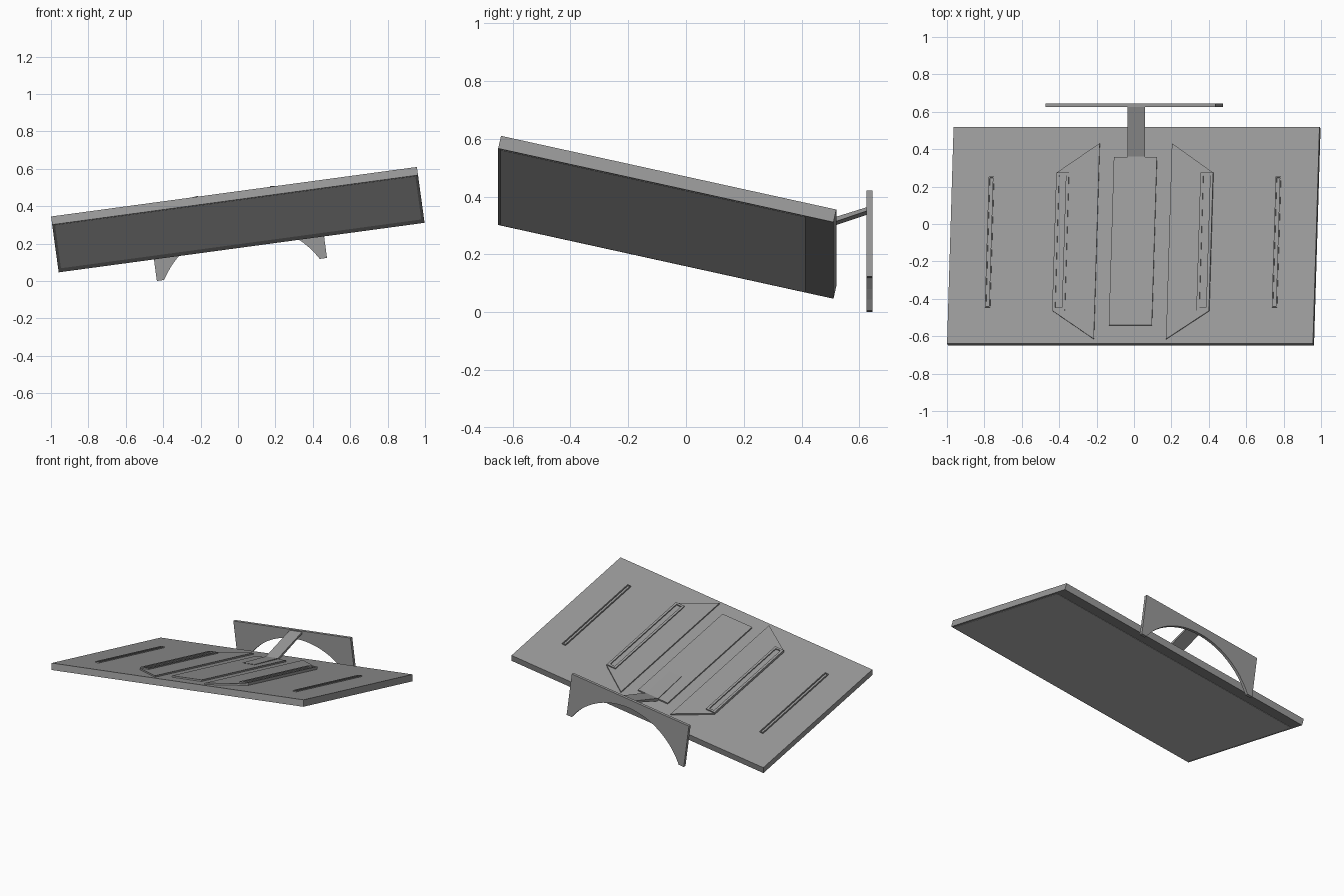
import bpy, bmesh, math
from mathutils import Matrix, Vector

if "Cube" in bpy.data.objects:
    bpy.data.objects.remove(bpy.data.objects["Cube"])

# Dark grey for everything except the lighter underside panel
dark = bpy.data.materials.new("dark_grey")
dark.diffuse_color = (0.32, 0.32, 0.32, 1)
dark.use_nodes = True
dark.node_tree.nodes["Principled BSDF"].inputs["Base Color"].default_value = dark.diffuse_color

# Shared frames: deck is rolled and pitched, the rear stand is only rolled
u = Vector((1.957, 0, 0.265)).normalized()
v = Vector((0.035, 1.16, -0.255)).normalized()


def frame(x, y, origin):
    m = Matrix((x, y, x.cross(y))).transposed().to_4x4()
    m.translation = origin
    return m


deck_frame = frame(u, v, Vector((-0.004, -0.06, 0.35)))
stand_up = u.cross(Vector((0, 1, 0)))
arch_frame = frame(u, stand_up, Vector((0.021, 0.645, 0.062)))
strut_frame = frame(Vector((0, 1, 0)), Vector((0, 0, 1)), Vector((0, 0, 0)))


def prism(name, points, low, high, matrix, material=dark, slot=0):
    """Extrude a flat outline along the frame's third axis; slot sinks a groove in the top."""
    bm = bmesh.new()
    face = bm.faces.new([bm.verts.new((x, y, low)) for x, y in points])
    ext = bmesh.ops.extrude_face_region(bm, geom=[face])["geom"]
    bmesh.ops.translate(bm, vec=(0, 0, high - low),
                        verts=[e for e in ext if isinstance(e, bmesh.types.BMVert)])
    bmesh.ops.recalc_face_normals(bm, faces=bm.faces)
    if slot:
        top = max(bm.faces, key=lambda f: f.calc_center_median().z)
        bmesh.ops.inset_individual(bm, faces=[top], thickness=slot)
        bottom = bmesh.ops.extrude_face_region(bm, geom=[top])["geom"]
        bmesh.ops.translate(bm, vec=(0, 0, -0.015),
                            verts=[e for e in bottom if isinstance(e, bmesh.types.BMVert)])
        if top.is_valid:
            bmesh.ops.delete(bm, geom=[top], context="FACES_ONLY")
    bmesh.ops.transform(bm, matrix=matrix, verts=bm.verts)
    bmesh.ops.recalc_face_normals(bm, faces=bm.faces)
    mesh = bpy.data.meshes.new(name)
    bm.to_mesh(mesh)
    bm.free()
    if material:
        mesh.materials.append(material)
    obj = bpy.data.objects.new(name, mesh)
    bpy.context.collection.objects.link(obj)
    return obj


def rect(x0, x1, y0, y1):
    return [(x0, y0), (x1, y0), (x1, y1), (x0, y1)]


# Main deck slab, pale underside panel and centre panel
prism("deck", rect(-0.987, 0.987, -0.594, 0.594), -0.045, 0, deck_frame)
prism("underside_panel", rect(-0.972, 0.972, -0.585, 0.495), -0.0465, -0.04, deck_frame, None)
prism("centre_panel", rect(-0.116, 0.116, -0.495, 0.425), -0.002, 0.01, deck_frame)

# Mirrored trapezoid plates, each with a slotted rail at its outer edge
for side, s in (("left", -1), ("right", 1)):
    for kind, a0, a1, b0, b1, h, rail0, rail1, slot in (
            ("inner", 0.195, 0.423, -0.415, 0.34, 0.018, 0.355, 0.423, 0.022),
            ("outer", 0.583, 0.788, -0.395, 0.32, 0.008, 0.76, 0.788, 0.008)):
        outline = [(s * a0, -0.57), (s * a1, b0), (s * a1, b1), (s * a0, 0.502)]
        prism(f"{side}_{kind}_plate", outline, -0.002, h - 0.008, deck_frame)
        prism(f"{side}_{kind}_rail", rect(s * rail0, s * rail1, b0, b1),
              -0.002, h, deck_frame, dark, slot)

# Rear arched stand
W, H, half, rise = 0.459, 0.30, 0.42, 0.24
R = (half ** 2 + rise ** 2) / (2 * rise)
span = math.asin(half / R)
arc = [(R * math.sin(t), R * math.cos(t) - R + rise)
       for t in (span - 2 * span * i / 24 for i in range(25))]
prism("rear_arch", [(-W, 0), (-W, H), (W, H), (W, 0)] + arc, 0, 0.02, arch_frame)

# Bent strut from the centre panel up to the arch
side_profile = [(0.10, 0.329), (0.36, 0.274), (0.63, 0.358),
                (0.63, 0.345), (0.36, 0.254), (0.10, 0.31)]
strut = prism("strut", side_profile, -0.036, 0.06, strut_frame)
for vert in strut.data.vertices:
    vert.co.z += (vert.co.x - 0.012) * u.z / u.x
